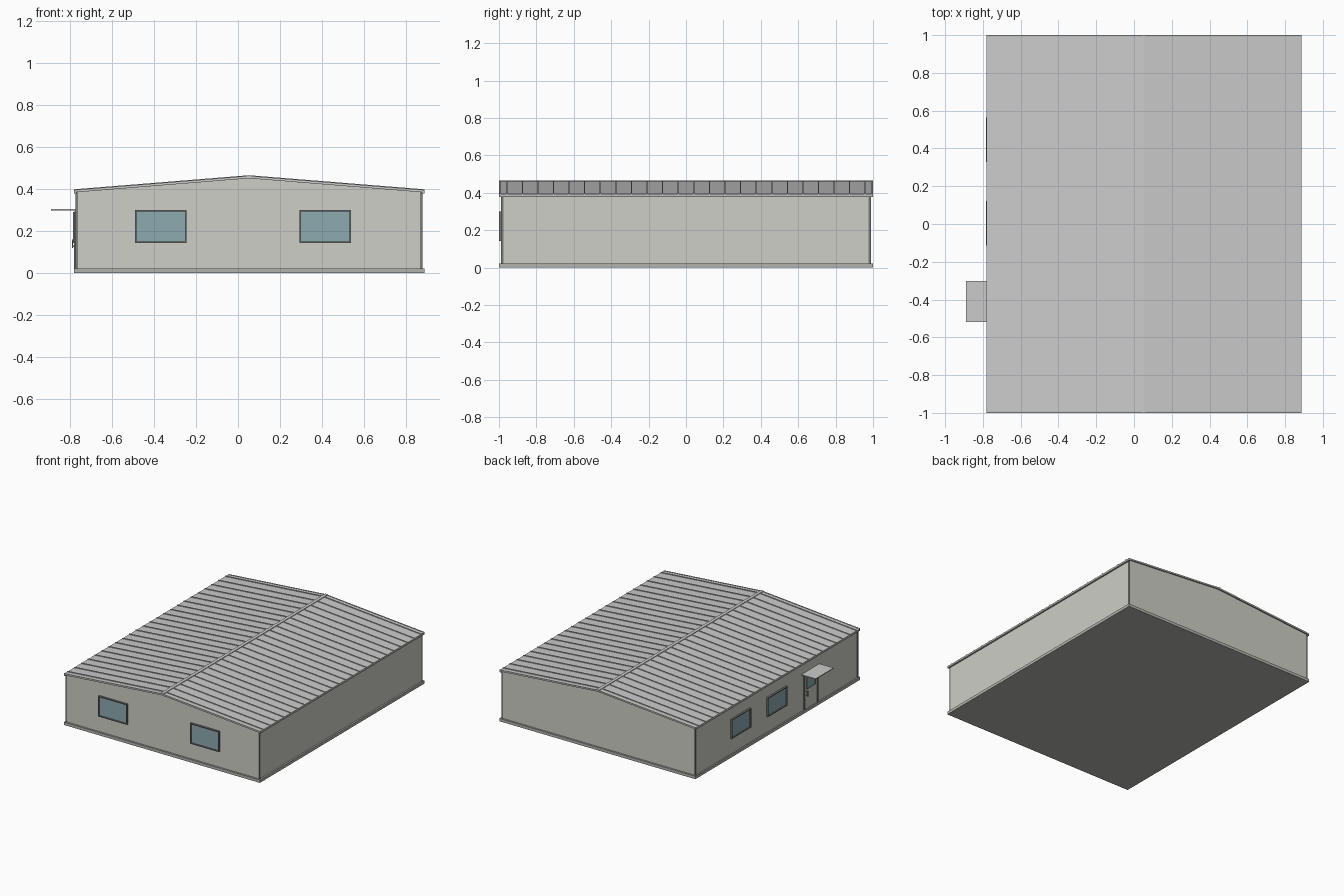
import bpy, bmesh

if "Cube" in bpy.data.objects:
    bpy.data.objects.remove(bpy.data.objects["Cube"])

RIDGE = 0.052                     # x of the ridge line
XL, XR, YW = -0.77, 0.874, 0.986  # wall faces
EL, ER = -0.78, 0.886             # eave edges


def mat(name, c):
    m = bpy.data.materials.new(name)
    m.diffuse_color = (*c, 1)
    m.use_nodes = True
    m.node_tree.nodes["Principled BSDF"].inputs["Base Color"].default_value = m.diffuse_color
    return m


WALL = mat("wall_paint", (0.62, 0.62, 0.57))
ROOF = mat("roof_metal", (0.68, 0.69, 0.67))
TRIM = mat("trim_grey", (0.45, 0.45, 0.43))
DARK = mat("frame_dark", (0.2, 0.2, 0.19))
GLASS = mat("glass_blue", (0.27, 0.4, 0.43))


def finish(bm, name, m):
    bmesh.ops.recalc_face_normals(bm, faces=bm.faces)
    me = bpy.data.meshes.new(name)
    bm.to_mesh(me)
    bm.free()
    me.materials.append(m)
    ob = bpy.data.objects.new(name, me)
    bpy.context.collection.objects.link(ob)
    return ob


def boxes(name, m, *bounds):
    """One object from boxes given as (x0, x1, y0, y1, z0, z1)."""
    bm = bmesh.new()
    for x0, x1, y0, y1, z0, z1 in bounds:
        vs = bmesh.ops.create_cube(bm, size=1)["verts"]
        for v in vs:
            v.co.x = x0 if v.co.x < 0 else x1
            v.co.y = y0 if v.co.y < 0 else y1
            v.co.z = z0 if v.co.z < 0 else z1
    return finish(bm, name, m)


def prisms(name, m, profile, spans):
    """Extrude an xz profile along each (y0, y1) span."""
    bm = bmesh.new()
    for y0, y1 in spans:
        f = bm.faces.new([bm.verts.new((x, y0, z)) for x, z in profile])
        new = bmesh.ops.extrude_face_region(bm, geom=[f])["geom"]
        bmesh.ops.translate(bm, vec=(0, y1 - y0, 0),
                            verts=[g for g in new if isinstance(g, bmesh.types.BMVert)])
    return finish(bm, name, m)


def roof_band(z, t):
    """Gabled strip of thickness t, its underside raised by z."""
    low, high = 0.386 + z, 0.453 + z
    return [(EL, low), (RIDGE, high), (ER, low), (ER, low + t), (RIDGE, high + t), (EL, low + t)]


# Plinth and gabled wall body
boxes("plinth", TRIM, (EL, ER, -1, 1, 0, 0.022))
prisms("walls", WALL, [(XL, 0.02), (XR, 0.02), (XR, 0.387), (RIDGE, 0.454), (XL, 0.387)], [(-YW, YW)])

# Corner trims
boxes("corner_trims", DARK, *[(x - 0.006, x + 0.006, y - 0.006, y + 0.006, 0.022, 0.384)
                              for x in (XL + 0.003, XR - 0.003) for y in (-YW + 0.003, YW - 0.003)])

# Roof sheet, standing seams, verge trims, gutters and ridge cap
prisms("roof_sheet", ROOF, roof_band(0, 0.007), [(-1, 1)])
seams = [-1 + (k + 0.5) / 12 for k in range(24)]
prisms("roof_seams", ROOF, roof_band(0.006, 0.006), [(y - 0.003, y + 0.003) for y in seams])
prisms("verge_trims", TRIM, roof_band(-0.003, 0.012), [(-1, -0.992), (0.992, 1)])
boxes("gutters", TRIM, (EL, XL + 0.002, -1, 1, 0.378, 0.392), (XR - 0.002, ER, -1, 1, 0.378, 0.392))
prisms("ridge_cap", ROOF, [(RIDGE - 0.012, 0.458), (RIDGE + 0.012, 0.458), (RIDGE + 0.012, 0.464),
                           (RIDGE, 0.465), (RIDGE - 0.012, 0.464)], [(-1, 1)])


def framed_pane(name, side, c, w, z0, z1, depth=0.014, b=0.007):
    """Frame of four bars plus a recessed pane, on the front or the left wall."""
    def place(u0, u1, za, zb, d):
        if side == "front":
            return (u0, u1, -YW - d, -YW + 0.004, za, zb)
        return (XL - d, XL + 0.004, u0, u1, za, zb)
    a, e = c - w / 2, c + w / 2
    boxes(name + "_frame", DARK,
          place(a, a + b, z0, z1, depth), place(e - b, e, z0, z1, depth),
          place(a + b, e - b, z0, z0 + b, depth), place(a + b, e - b, z1 - b, z1, depth))
    boxes(name + "_glass", GLASS, place(a + b, e - b, z0 + b, z1 - b, 0.006))


# Two windows at the front, two on the left side
for i, x in enumerate((-0.367, 0.415)):
    framed_pane(f"front_window_{i + 1}", "front", x, 0.246, 0.143, 0.3)
for i, y in enumerate((0.005, 0.445)):
    framed_pane(f"side_window_{i + 1}", "left", y, 0.235, 0.143, 0.29)

# Door with frame, glazed upper panel, handle and canopy
DY = -0.41
boxes("door_leaf", WALL, (XL - 0.004, XL + 0.004, DY - 0.075, DY + 0.075, 0.022, 0.285))
boxes("door_frame", DARK,
      (XL - 0.009, XL, DY - 0.083, DY - 0.075, 0.022, 0.292),
      (XL - 0.009, XL, DY + 0.075, DY + 0.083, 0.022, 0.292),
      (XL - 0.009, XL, DY - 0.075, DY + 0.075, 0.284, 0.292))
framed_pane("door_window", "left", DY, 0.11, 0.17, 0.265, 0.008, 0.005)
boxes("door_handle", DARK, (XL - 0.02, XL - 0.015, DY + 0.05, DY + 0.056, 0.12, 0.16),
      (XL - 0.016, XL, DY + 0.05, DY + 0.056, 0.124, 0.13),
      (XL - 0.016, XL, DY + 0.05, DY + 0.056, 0.15, 0.156))
boxes("door_canopy", ROOF, (-0.89, XL + 0.002, -0.52, -0.302, 0.297, 0.304))
